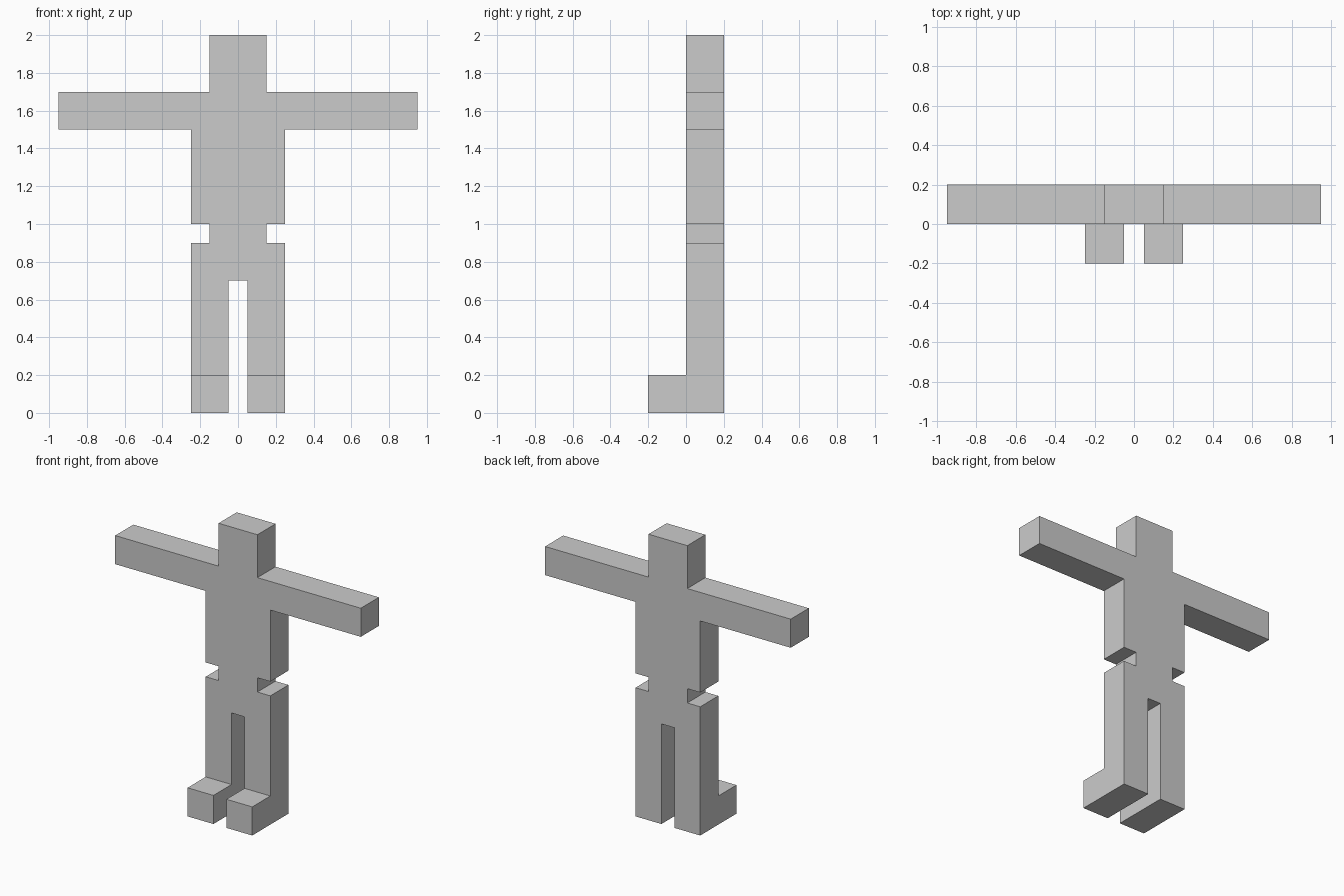
import bpy
import bmesh

if "Cube" in bpy.data.objects:
    bpy.data.objects.remove(bpy.data.objects["Cube"])

DEPTH = 0.2      # body thickness, also how far the feet stick out
FOOT_TOP = 0.2   # height of the feet

bm = bmesh.new()


def flat_face(points):
    """Face on the back plane, y = DEPTH."""
    return bm.faces.new([bm.verts.new((x, DEPTH, z)) for x, z in points])


def push_forward(verts):
    bmesh.ops.translate(bm, verts=verts, vec=(0, -DEPTH, 0))


# Right half of the silhouette: head, arm, torso, waist, leg down to the foot
half = [(0.15, 2), (0.15, 1.7), (0.95, 1.7), (0.95, 1.5), (0.25, 1.5),
        (0.25, 1), (0.15, 1), (0.15, 0.9), (0.25, 0.9),
        (0.25, FOOT_TOP), (0.05, FOOT_TOP), (0.05, 0.7)]
flat_face(half + [(-x, z) for x, z in reversed(half)])

# Heel block under each leg
for s in (-1, 1):
    flat_face([(s * 0.05, 0), (s * 0.25, 0), (s * 0.25, FOOT_TOP), (s * 0.05, FOOT_TOP)])
bmesh.ops.remove_doubles(bm, verts=bm.verts, dist=1e-4)

# Thicken the whole silhouette
ext = bmesh.ops.extrude_face_region(bm, geom=bm.faces[:])["geom"]
push_forward([v for v in ext if isinstance(v, bmesh.types.BMVert)])

# Pull the feet out of the front of the legs
toes = [f for f in bm.faces
        if all(abs(v.co.y) < 1e-4 and v.co.z < FOOT_TOP + 1e-4 for v in f.verts)]
toes = bmesh.ops.extrude_discrete_faces(bm, faces=toes)["faces"]
push_forward([v for f in toes for v in f.verts])

# Merge coplanar faces left at the ankles
bmesh.ops.recalc_face_normals(bm, faces=bm.faces)
bmesh.ops.dissolve_limit(bm, angle_limit=0.01, verts=bm.verts, edges=bm.edges)

mesh = bpy.data.meshes.new("figure")
bm.to_mesh(mesh)
bm.free()
bpy.context.collection.objects.link(bpy.data.objects.new("figure", mesh))
